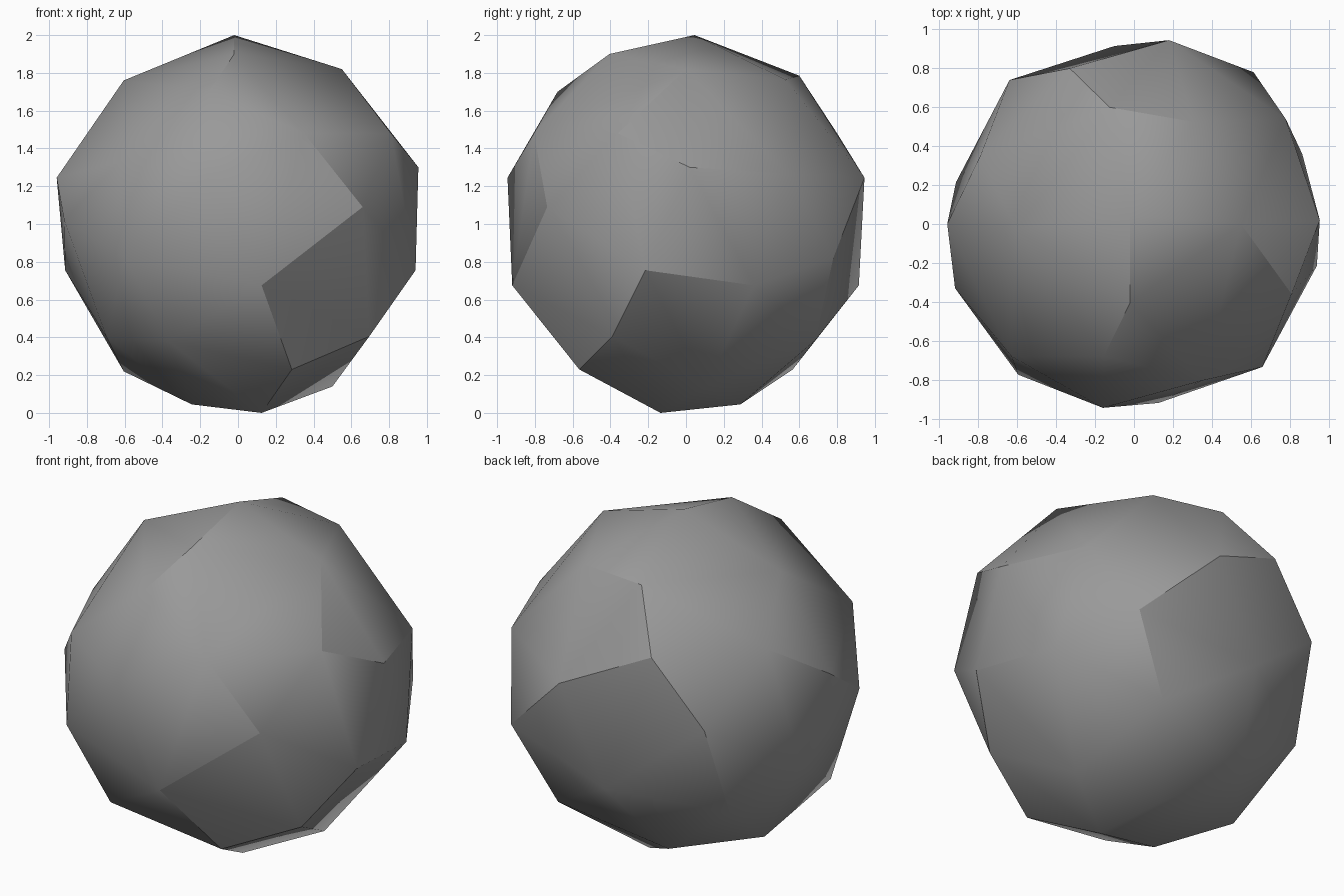
import bpy, bmesh, math

# Rock corners, in rings from the top down (x, y, z)
CORNERS = [
    # crown
    (-.02, .045, 2.0), (-.02, -.405, 1.90), (-.155, -.68, 1.70), (-.605, -.025, 1.76),
    (.55, 0, 1.82), (.305, .525, 1.765), (-.125, .60, 1.785),
    # upper ring
    (.35, -.805, 1.48), (.81, -.36, 1.48), (.955, .02, 1.30), (.78, .54, 1.265),
    (.18, .945, 1.245), (-.33, .80, 1.48), (-.79, .35, 1.48), (-.96, 0, 1.245),
    (-.63, -.68, 1.33), (-.16, -.945, 1.245),
    # waist
    (.66, -.735, 1.09), (.94, -.215, .755), (.865, .36, .675), (.615, .78, .82),
    (-.10, .915, .675), (-.64, .74, 1.10), (-.915, .215, .755), (-.92, -.33, 1.02),
    (-.595, -.775, .82), (.125, -.92, .675),
    # lower ring
    (.695, -.39, .405), (.37, .685, .385), (-.68, .555, .545), (-.695, -.38, .40),
    (-.37, -.68, .38), (.285, -.565, .23), (-.28, .565, .23), (-.605, .12, .22),
    # base
    (.50, .105, .14), (.04, .288, .045), (-.245, -.12, .045), (.125, -.135, 0),
]

# Rock: faceted hull around the corners
bm = bmesh.new()
for c in CORNERS:
    bm.verts.new(c)
bmesh.ops.convex_hull(bm, input=bm.verts[:])
bmesh.ops.recalc_face_normals(bm, faces=bm.faces[:])
mesh = bpy.data.meshes.new("rock")
bm.to_mesh(mesh)
bm.free()
rock = bpy.data.objects.new("rock", mesh)
bpy.context.collection.objects.link(rock)

# Stone grey
grey = bpy.data.materials.new("stone grey")
grey.diffuse_color = (.32, .32, .32, 1)
mesh.materials.append(grey)

# Soft facets with the steepest edges kept sharp
bpy.context.view_layer.objects.active = rock
rock.select_set(True)
bpy.ops.object.shade_smooth_by_angle(angle=math.radians(30))
